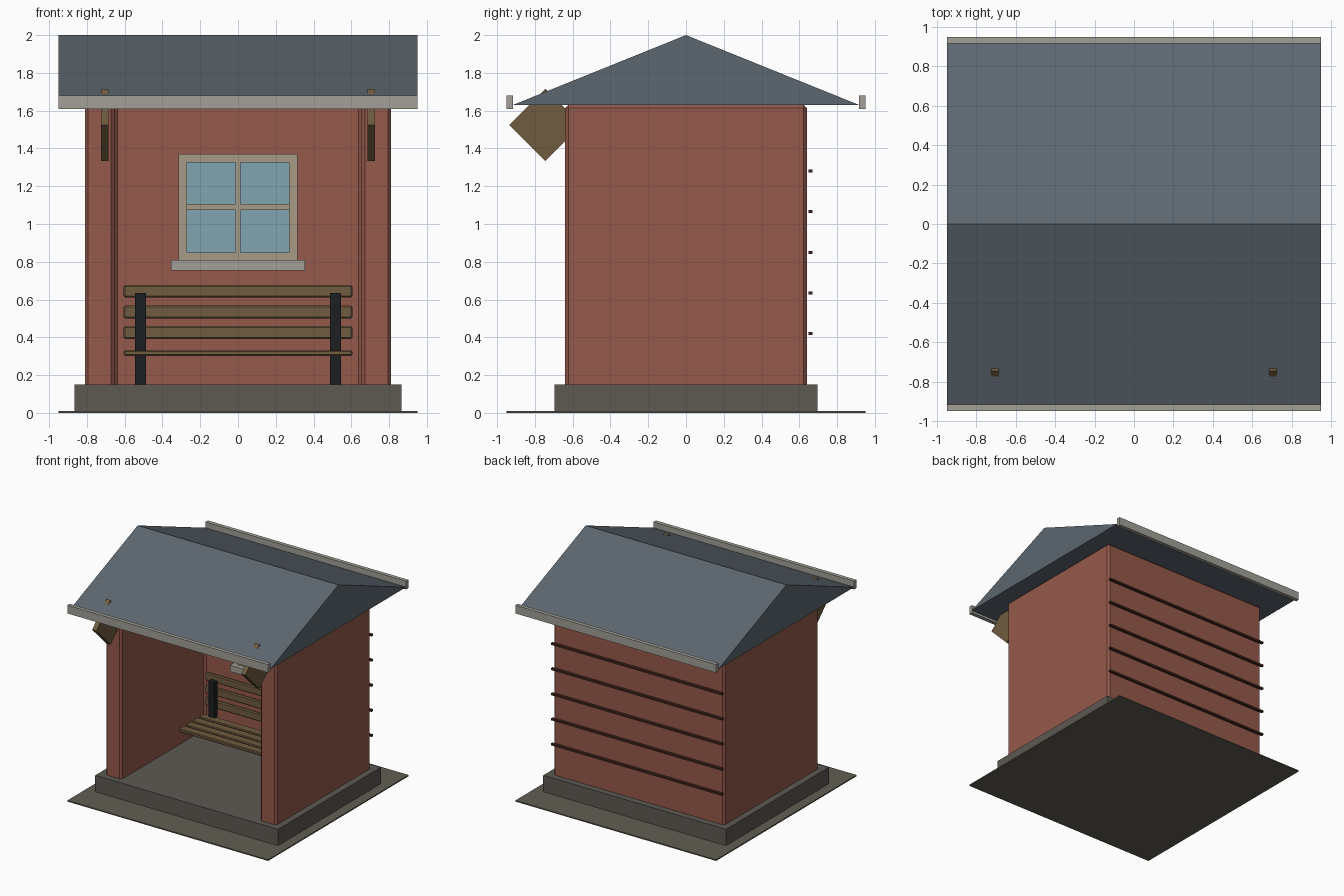
import bpy, math

if "Cube" in bpy.data.objects:
    bpy.data.objects.remove(bpy.data.objects["Cube"])


def mat(name, r, g, b):
    m = bpy.data.materials.new(name)
    m.diffuse_color = (r, g, b, 1)
    m.use_nodes = True
    m.node_tree.nodes["Principled BSDF"].inputs["Base Color"].default_value = m.diffuse_color
    return m


BRICK = mat("red_wall", 0.30, 0.10, 0.07)
ROOF = mat("slate", 0.11, 0.135, 0.16)
WOOD = mat("wood", 0.16, 0.105, 0.05)
CREAM = mat("window_paint", 0.38, 0.33, 0.24)
GLASS = mat("glass", 0.22, 0.38, 0.45)
STONE = mat("stone", 0.11, 0.10, 0.085)
TRIM = mat("grey_trim", 0.36, 0.35, 0.31)
IRON = mat("black_iron", 0.012, 0.013, 0.014)
DARK = mat("dark_red", 0.06, 0.018, 0.014)
EARTH = mat("earth", 0.12, 0.11, 0.085)


def finish(ob, material, bevel=0):
    ob.data.materials.append(material)
    bpy.context.view_layer.objects.active = ob
    if bevel:
        mod = ob.modifiers.new("bevel", 'BEVEL')
        mod.width = bevel
        mod.segments = 1
    return ob


def box(name, x, y, z, material, bevel=0, tilt=0):
    """Box from (min, max) ranges, optionally turned about x."""
    rng = (x, y, z)
    bpy.ops.mesh.primitive_cube_add(size=1, location=[(a + b) / 2 for a, b in rng])
    ob = bpy.context.object
    ob.name = name
    for v in ob.data.vertices:
        for i, (a, b) in enumerate(rng):
            v.co[i] *= b - a
    ob.rotation_euler.x = tilt
    return finish(ob, material, bevel)


def prism(name, outline, axis, lo, hi, material, bevel=0):
    """Extrude a 2D outline (counter-clockwise) along x or z."""
    n = len(outline)
    put = (lambda p, h: (h, *p)) if axis == 'x' else (lambda p, h: (*p, h))
    verts = [put(p, lo) for p in outline] + [put(p, hi) for p in outline]
    faces = [tuple(reversed(range(n))), tuple(range(n, 2 * n))]
    faces += [(i, (i + 1) % n, (i + 1) % n + n, i + n) for i in range(n)]
    me = bpy.data.meshes.new(name)
    me.from_pydata(verts, [], faces)
    ob = bpy.data.objects.new(name, me)
    bpy.context.collection.objects.link(ob)
    return finish(ob, material, bevel)


# Ground plate and plinth
box("ground_plate", (-.95, .95), (-.95, .95), (0, .01), EARTH)
box("plinth", (-.865, .865), (-.695, .695), (.002, .15), STONE)

# U-shaped wall, open at the front
prism("walls", [(-.81, -.64), (-.655, -.64), (-.655, .485), (.655, .485),
                (.655, -.64), (.81, -.64), (.81, .64), (-.81, .64)],
      'z', .01, 1.63, BRICK, .017)

# Battens across the back
for i in range(5):
    z = .42 + .215 * i
    box(f"back_batten_{i + 1}", (-.81, .81), (.648, .67), (z - .008, z + .008), DARK)

# Gable roof and eave boards
prism("roof", [(-.917, 1.63), (.917, 1.63), (0, 2)], 'x', -.95, .95, ROOF)
box("front_eave_board", (-.95, .95), (-.95, -.917), (1.61, 1.68), TRIM)
box("back_eave_board", (-.95, .95), (.917, .95), (1.61, 1.68), TRIM)

# Diamond-shaped eave brackets
for side, x in (("left", -.705), ("right", .705)):
    box(side + "_bracket", (x - .02, x + .02), (-.88, -.61), (1.39, 1.66),
        WOOD, tilt=math.pi / 4)

# Window on the inside of the back wall
box("window_pane", (-.27, .27), (.465, .49), (.85, 1.33), GLASS)
for side, s in (("left", -1), ("right", 1)):
    x = .2925 * s
    box(side + "_window_jamb", (x - .0225, x + .0225), (.44, .49), (.81, 1.37), CREAM)
box("window_head", (-.27, .27), (.44, .49), (1.325, 1.37), CREAM)
box("window_bottom_rail", (-.27, .27), (.44, .49), (.81, .85), CREAM)
box("window_vertical_bar", (-.0135, .0135), (.445, .47), (.85, 1.325), CREAM)
box("window_cross_bar", (-.27, .27), (.45, .47), (1.075, 1.105), CREAM)
box("window_sill", (-.355, .355), (.40, .49), (.755, .81), TRIM)

# Bench: seat slats, back slats and iron posts
for i in range(4):
    y = .06 + .09 * i
    box(f"seat_slat_{i + 1}", (-.605, .605), (y, y + .075), (.302, .33), WOOD, .006)
for i, z in enumerate((.392, .50, .61)):
    box(f"back_slat_{i + 1}", (-.605, .605), (.415, .445), (z, z + .068), WOOD, .008)
for side, x in (("left", -.515), ("right", .515)):
    box(side + "_bench_post", (x - .029, x + .029), (.375, .42), (.01, .635), IRON)
